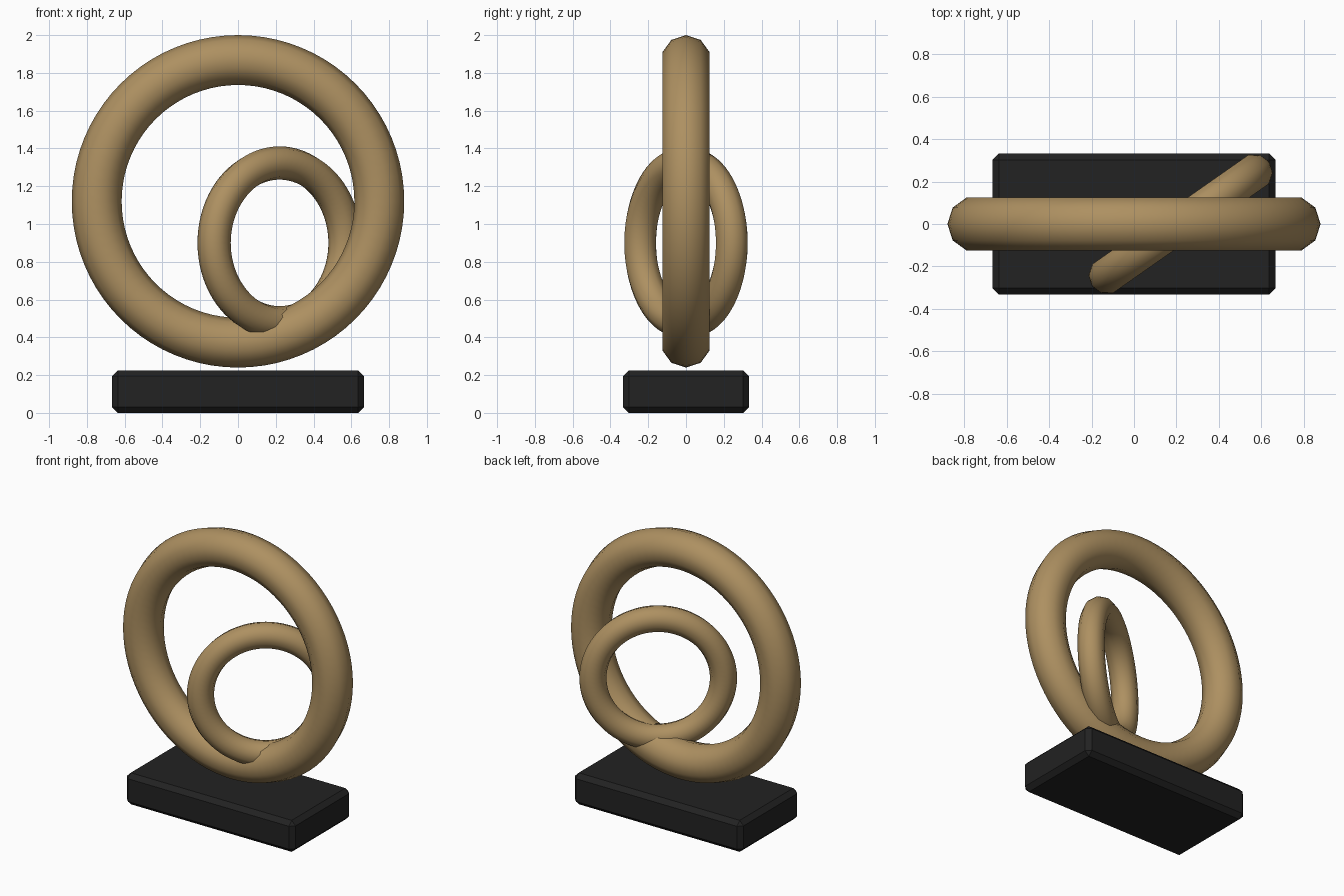
import bpy
from math import radians

default = bpy.data.objects.get("Cube")
if default:
    bpy.data.objects.remove(default, do_unlink=True)


def make_material(name, color, roughness):
    mat = bpy.data.materials.new(name)
    mat.use_nodes = True
    mat.diffuse_color = color
    bsdf = mat.node_tree.nodes["Principled BSDF"]
    bsdf.inputs["Base Color"].default_value = color
    bsdf.inputs["Roughness"].default_value = roughness
    return mat


bronze = make_material("bronze", (0.42, 0.28, 0.12, 1), 0.4)
black_stone = make_material("black stone", (0.016, 0.016, 0.016, 1), 0.5)


def ring(name, location, turn, major, minor):
    """Upright ring with a ten-sided section, turned about the vertical."""
    bpy.ops.mesh.primitive_torus_add(
        major_segments=80, minor_segments=10,
        major_radius=major, minor_radius=minor,
        location=location, rotation=(radians(90), 0, radians(turn)))
    obj = bpy.context.object
    obj.name = name
    obj.data.materials.append(bronze)
    bpy.ops.object.shade_smooth()
    return obj


# Rings: a large one facing front, a small one threaded through it
ring("large_ring", (0, 0, 1.12), 0, 0.748, 0.132)
ring("small_ring", (0.22, 0, 0.9), 35, 0.423, 0.088)

# Plinth with chamfered edges
bpy.ops.mesh.primitive_cube_add(size=1, location=(0, 0, 0.1125))
plinth = bpy.context.object
plinth.name = "plinth"
plinth.scale = (1.335, 0.667, 0.225)
bpy.ops.object.transform_apply(location=False, rotation=False, scale=True)
plinth.data.materials.append(black_stone)
chamfer = plinth.modifiers.new("chamfer", "BEVEL")
chamfer.width = 0.031
chamfer.segments = 1
